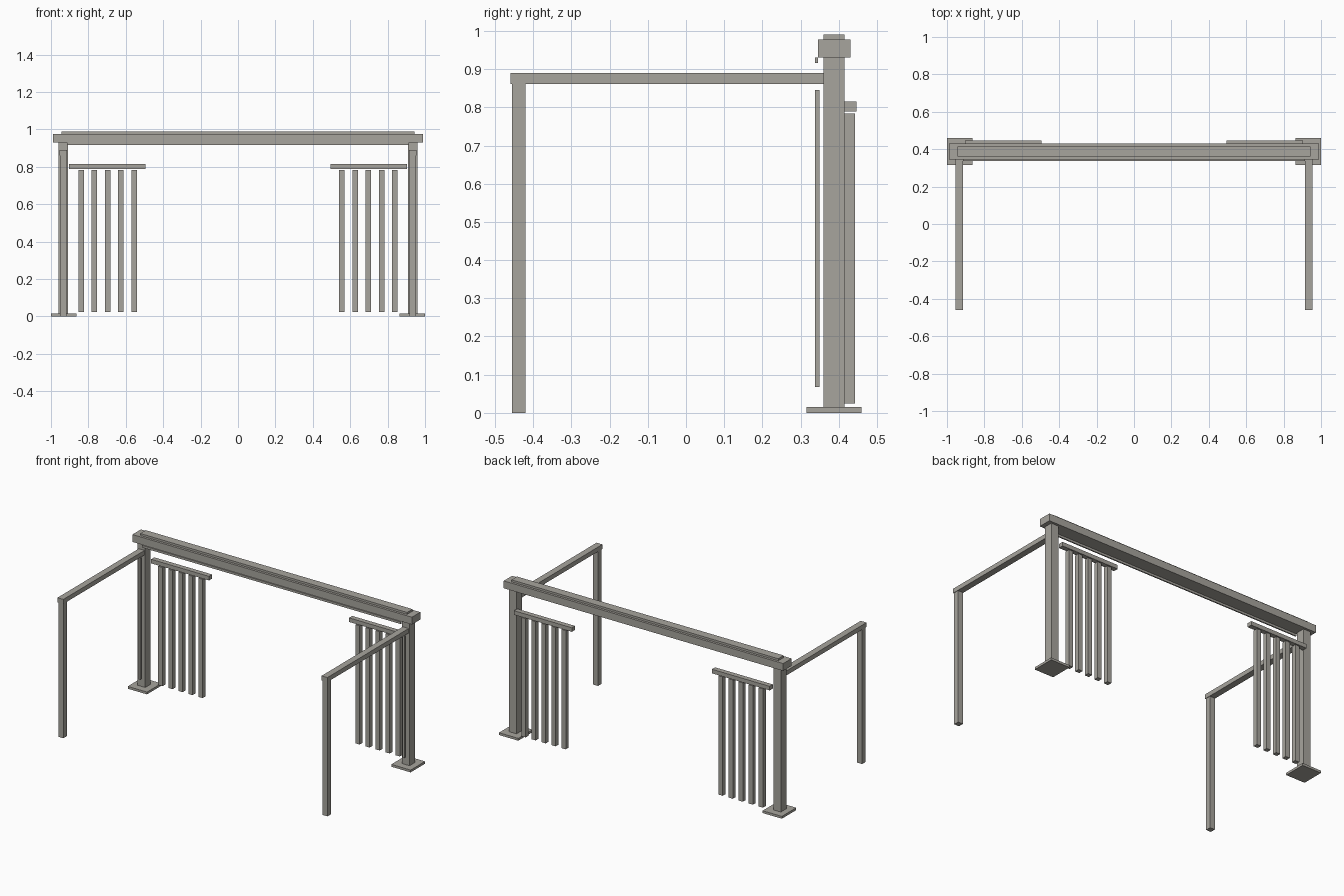
import bpy

cube = bpy.data.objects.get("Cube")
if cube:
    bpy.data.objects.remove(cube, do_unlink=True)

# One warm grey for the whole frame
grey = bpy.data.materials.new("warm_grey")
grey.use_nodes = True
COLOUR = (0.39, 0.375, 0.34, 1)
grey.diffuse_color = COLOUR
grey.node_tree.nodes["Principled BSDF"].inputs["Base Color"].default_value = COLOUR


def box(name, xs, ys, zs):
    """Box from its low and high bounds on each axis."""
    spans = (xs, ys, zs)
    bpy.ops.mesh.primitive_cube_add(size=1, location=[(a + b) / 2 for a, b in spans])
    ob = bpy.context.object
    ob.name = name
    ob.scale = [b - a for a, b in spans]
    bpy.ops.object.transform_apply(location=False, rotation=False, scale=True)
    ob.data.materials.append(grey)


def pair(name, xs, ys, zs):
    """The same box on the left and, mirrored, on the right."""
    box("left_" + name, xs, ys, zs)
    box("right_" + name, (-xs[1], -xs[0]), ys, zs)


# Main beam with its cap and the thin strip under its front edge
box("beam", (-0.988, 0.988), (0.345, 0.43), (0.93, 0.977))
box("beam_cap", (-0.943, 0.943), (0.36, 0.415), (0.977, 0.99))
box("beam_front_strip", (-0.914, 0.914), (0.338, 0.346), (0.916, 0.93))

# Back posts on base plates, with a slim strip in front
pair("base_plate", (0.864, 1.0), (0.315, 0.46), (0, 0.015))
pair("post", (0.908, 0.961), (0.36, 0.415), (0.015, 0.93))
pair("post_strip", (0.928, 0.941), (0.338, 0.35), (0.068, 0.845))

# Front legs and the side rails joining them to the posts
pair("front_leg", (0.916, 0.951), (-0.455, -0.42), (0, 0.861))
pair("side_rail", (0.913, 0.954), (-0.46, 0.36), (0.861, 0.89))

# Slatted screens hanging behind the posts
pair("screen_header", (0.495, 0.904), (0.414, 0.446), (0.789, 0.815))
for i in range(5):
    x = 0.555 + i * 0.071
    pair(f"slat_{i + 1}", (x - 0.015, x + 0.015), (0.414, 0.443), (0.025, 0.784))
